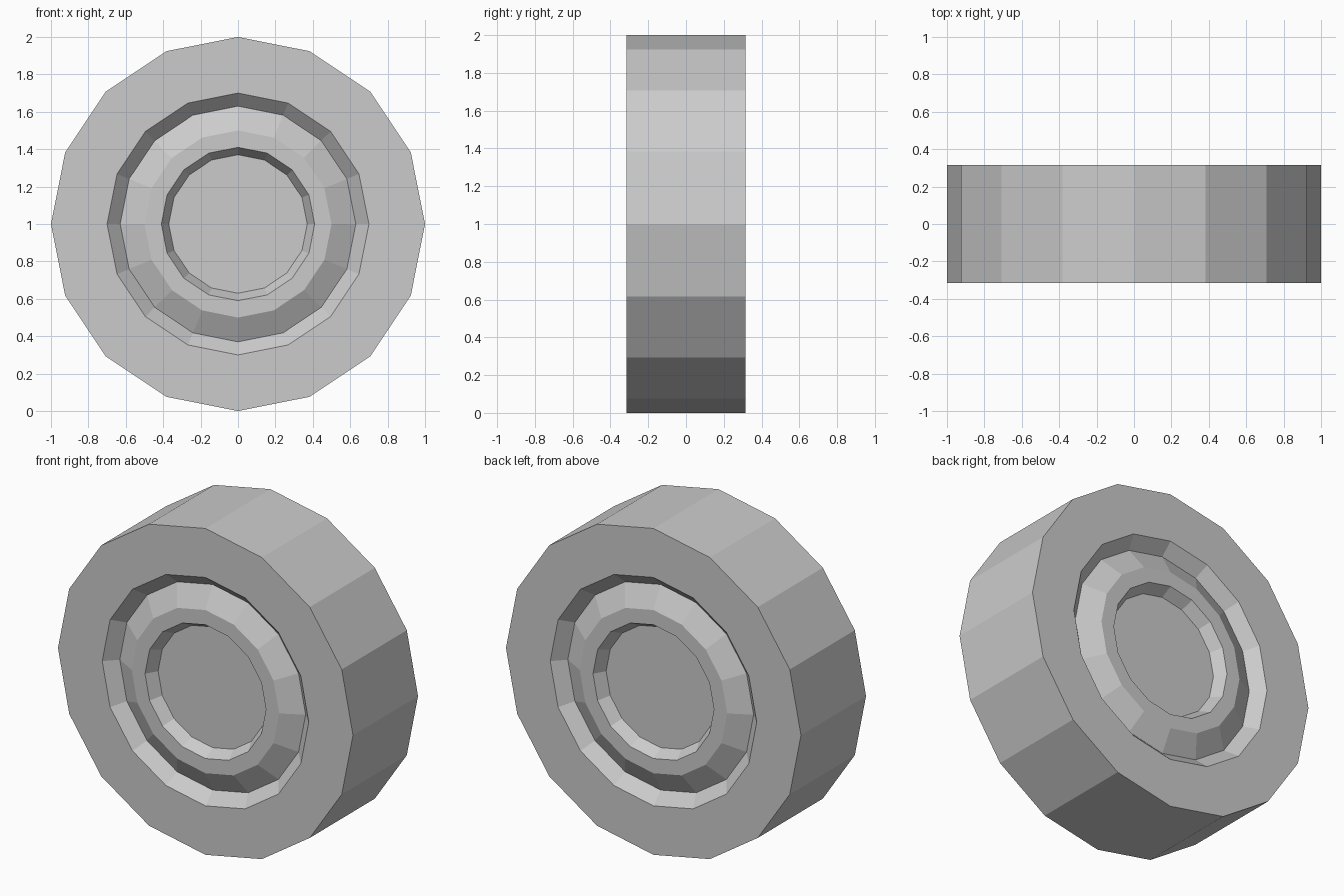
import bpy, bmesh, math

if "Cube" in bpy.data.objects:
    bpy.data.objects.remove(bpy.data.objects["Cube"])

SIDES = 16
HALF_WIDTH = 0.315

# Front half profile: (radius, y), from the tread edge in to the hub disc
front = [(1.0, -HALF_WIDTH), (0.70, -HALF_WIDTH), (0.63, -HALF_WIDTH + 0.07),
         (0.50, -HALF_WIDTH), (0.41, -HALF_WIDTH), (0.37, -HALF_WIDTH + 0.07)]
# Mirror it for the back
profile = front[::-1] + [(r, -y) for r, y in front]

bm = bmesh.new()
rings = []
for r, y in profile:
    rings.append([bm.verts.new((r * math.cos(2 * math.pi * i / SIDES), y,
                                1 + r * math.sin(2 * math.pi * i / SIDES)))
                  for i in range(SIDES)])

# Tread, sidewalls and rim steps
for a, b in zip(rings, rings[1:]):
    for i in range(SIDES):
        j = (i + 1) % SIDES
        bm.faces.new((a[i], a[j], b[j], b[i]))

# Hub discs
bm.faces.new(rings[0])
bm.faces.new(rings[-1])
bmesh.ops.recalc_face_normals(bm, faces=bm.faces)

mesh = bpy.data.meshes.new("wheel")
bm.to_mesh(mesh)
bm.free()
wheel = bpy.data.objects.new("wheel", mesh)
bpy.context.collection.objects.link(wheel)
